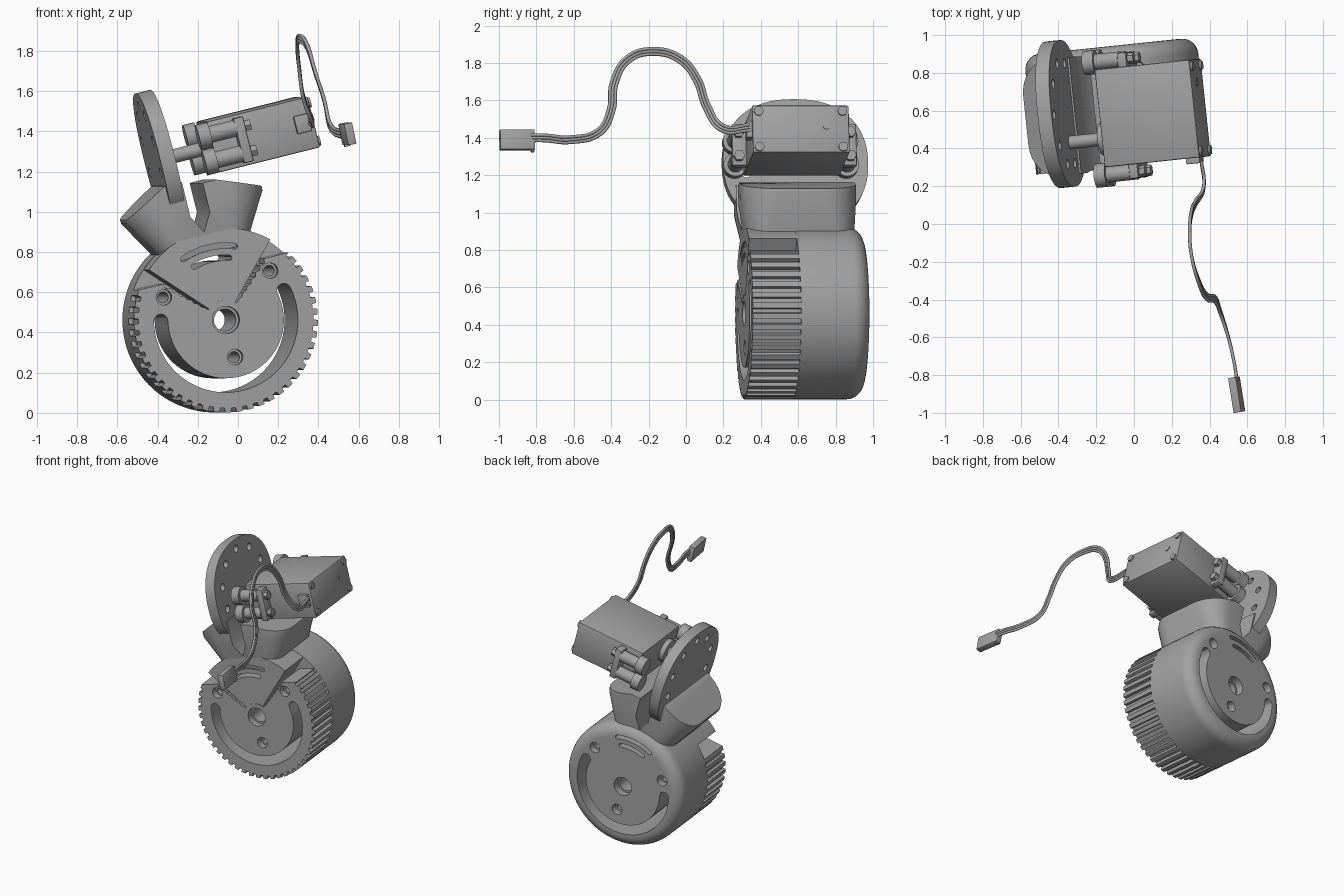
import bpy, bmesh
from math import cos, sin, radians, pi
from mathutils import Matrix, Vector

if "Cube" in bpy.data.objects:
    bpy.data.objects.remove(bpy.data.objects["Cube"])

grey = bpy.data.materials.new("plain_grey")
grey.use_nodes = True
COLOUR = (0.36, 0.36, 0.36, 1)
grey.diffuse_color = COLOUR
grey.node_tree.nodes["Principled BSDF"].inputs["Base Color"].default_value = COLOUR

# Shared frame: origin at the wheel's front centre, y along its axle, z up the bracket
FRAME = (Matrix.Translation((-0.06, 0.31, 0.462)) @ Matrix.Rotation(radians(6), 4, "Z")
         @ Matrix.Rotation(radians(-14), 4, "Y"))


def finish(name, bm, matrix=FRAME):
    bmesh.ops.recalc_face_normals(bm, faces=bm.faces)
    mesh = bpy.data.meshes.new(name)
    bm.to_mesh(mesh)
    bm.free()
    mesh.materials.append(grey)
    ob = bpy.data.objects.new(name, mesh)
    bpy.context.collection.objects.link(ob)
    ob.matrix_world = matrix
    return ob


def prism(name, outlines, axis, lo, hi, round_far=0):
    """Extrude 2D outlines along x or y; optionally round the far rim."""
    bm = bmesh.new()
    for pts in outlines:
        place = (lambda p: (lo, p[0], p[1])) if axis == "x" else (lambda p: (p[0], lo, p[1]))
        face = bm.faces.new([bm.verts.new(place(p)) for p in pts])
        new = bmesh.ops.extrude_face_region(bm, geom=[face])["geom"]
        step = (hi - lo, 0, 0) if axis == "x" else (0, hi - lo, 0)
        bmesh.ops.translate(bm, vec=step, verts=[g for g in new if isinstance(g, bmesh.types.BMVert)])
        if round_far:
            cap = [g for g in new if isinstance(g, bmesh.types.BMFace)][0]
            bmesh.ops.bevel(bm, geom=list(cap.edges), offset=round_far, segments=7,
                            profile=0.5, affect="EDGES")
    return finish(name, bm)


def box(name, lo, hi, bevel=0.008, matrix=FRAME):
    bm = bmesh.new()
    lo, hi = Vector(lo), Vector(hi)
    size = hi - lo
    bmesh.ops.create_cube(bm, size=1, matrix=Matrix.Translation((lo + hi) / 2) @ Matrix.Diagonal((*size, 1)))
    bmesh.ops.bevel(bm, geom=list(bm.edges), offset=bevel, segments=2, profile=0.5, affect="EDGES")
    return finish(name, bm, matrix)


def polar(r, deg):
    return (r * cos(radians(deg)), r * sin(radians(deg)))


def circle(u, v, r, n=32):
    return [(u + r * cos(2 * pi * i / n), v + r * sin(2 * pi * i / n)) for i in range(n)]


def arc_slot(r, width, mid, half, n=40):
    """Round-ended slot following an arc."""
    h = width / 2
    out = [polar(r + h, mid - half + 2 * half * i / n) for i in range(n + 1)]
    inn = [polar(r - h, mid + half - 2 * half * i / n) for i in range(n + 1)]

    def end(deg, start):
        cx, cy = polar(r, deg)
        return [(cx + h * cos(radians(start + a)), cy + h * sin(radians(start + a))) for a in range(30, 180, 30)]
    return out + end(mid + half, mid + half) + inn + end(mid - half, mid - half + 180)


def combine(ob, tool, operation="DIFFERENCE"):
    """Apply a boolean and remove the tool object."""
    mod = ob.modifiers.new("cut", "BOOLEAN")
    mod.object, mod.operation, mod.solver = tool, operation, "EXACT"
    bpy.context.view_layer.update()
    mesh = bpy.data.meshes.new_from_object(ob.evaluated_get(bpy.context.evaluated_depsgraph_get()))
    ob.modifiers.clear()
    ob.data = mesh
    bpy.data.objects.remove(tool)


# Wheel: rounded drum at the back, toothed ring in front
drum = prism("wheel_drum", [circle(0, 0, 0.46, 96)], "y", 0.26, 0.635, round_far=0.085)
TEETH, START, SWEEP = 34, 147, 246
rim = []
for i in range(TEETH):
    for frac, r in ((0, 0.46), (0.5, 0.46), (0.56, 0.438), (0.94, 0.438)):
        rim.append(polar(r, START + SWEEP * (i + frac) / TEETH))
rim.append(polar(0.46, START + SWEEP))
serrated = [(0.12 + 0.02 * i, 46 + 2.5 * (i % 2)) for i in range(13)]
right_edge = [polar(r, 90 - d) for r, d in reversed(serrated)]
left_edge = [polar(r, 90 + d) for r, d in serrated]
hub_arc = [polar(0.1, d) for d in range(44, 137, 4)]
gear = prism("toothed_ring", [rim + right_edge + hub_arc + left_edge], "y", 0, 0.27)

# Wedge arm that fills the gap in the toothed ring
wedge = [polar(0.458, d) for d in range(47, 134, 2)] + [polar(0.085, d) for d in range(133, 46, -6)]
arm = prism("wedge_arm", [wedge], "y", 0.004, 0.3)

# Slots and holes through the wheel
side_holes = [circle(*polar(0.33, 90 + s * 56), 0.027, 20) for s in (-1, 1)] + [circle(0, -0.19, 0.027, 20)]
wide_holes = [circle(*polar(0.33, 90 + s * 56), 0.039, 20) for s in (-1, 1)] + [circle(0, -0.19, 0.039, 20)]
through = [arc_slot(0.325, 0.07, -90, 103), circle(0, 0, 0.055)] + side_holes
arcs = [arc_slot(0.37, 0.028, 90, 21), arc_slot(0.31, 0.028, 90, 17)]
combine(gear, prism("cutter", through, "y", -0.1, 0.8))
combine(gear, prism("cutter", wide_holes + [circle(0, 0, 0.068)], "y", -0.1, 0.05))
combine(drum, prism("cutter", through + arcs, "y", -0.1, 0.8))
combine(drum, prism("cutter", wide_holes + [circle(0, 0, 0.068)], "y", 0.58, 0.8))
combine(arm, prism("cutter", arcs, "y", -0.1, 0.8))


# Saddle: flared rounded cup with a sloped top and a groove between the plates
def rounded_rect(hx, y0, y1, r, z):
    mid, hy, pts = (y0 + y1) / 2, (y1 - y0) / 2, []
    for q, (sx, sy) in enumerate(((1, 1), (-1, 1), (-1, -1), (1, -1))):
        for k in range(9):
            a = radians(90 * q + 90 * k / 8)
            pts.append((sx * (hx - r) + r * cos(a), mid + sy * (hy - r) + r * sin(a), z))
    return pts


bm = bmesh.new()
levels = [rounded_rect(0.22, 0.02, 0.58, 0.1, 0.34), rounded_rect(0.24, 0.01, 0.59, 0.12, 0.4),
          rounded_rect(0.35, -0.02, 0.6, 0.18, 0.58), rounded_rect(0.355, -0.02, 0.6, 0.18, 0.8)]
rings = [[bm.verts.new(p) for p in ring] for ring in levels]
for low, high in zip(rings, rings[1:]):
    for i in range(len(low)):
        j = (i + 1) % len(low)
        bm.faces.new((low[i], low[j], high[j], high[i]))
bm.faces.new(rings[0])
bm.faces.new(rings[-1])
saddle = finish("saddle", bm)
roof = [(-0.5, 0.3), (0.5, 0.3), (0.5, 0.54), (0.35, 0.6), (0.12, 0.69), (0.05, 0.69), (0.05, 0.54),
        (0, 0.45), (-0.05, 0.54), (-0.05, 0.72), (-0.14, 0.72), (-0.35, 0.6), (-0.5, 0.52)]
combine(saddle, prism("cutter", [roof], "y", -0.2, 0.8), "INTERSECT")


# Twin upright plates with a ring of bolt holes
def oval(ry, rz, n=72, power=2 / 2.3):
    pts = []
    for i in range(n):
        c, s = cos(2 * pi * i / n), sin(2 * pi * i / n)
        pts.append((0.305 + ry * abs(c) ** power * (1 if c > 0 else -1),
                    0.845 + rz * abs(s) ** power * (1 if s > 0 else -1)))
    return pts


bolt_holes = [circle(0.305 + 0.28 * cos(pi * (i + 0.5) / 5), 0.87 + 0.26 * sin(pi * (i + 0.5) / 5), 0.026, 16)
              for i in range(10)]
outer = prism("outer_plate", [oval(0.39, 0.35)], "x", -0.135, -0.06)
inner = prism("inner_plate", [oval(0.41, 0.35)], "x", 0.04, 0.115)
combine(outer, prism("cutter", bolt_holes, "x", -0.3, 0.3))
combine(inner, prism("cutter", bolt_holes + [circle(0.15, 0.85, 0.11)], "x", -0.3, 0.3))

# Motor: case, mounting ears, posts and screws
box("motor_case", (0.145, 0, 0.72), (0.665, 0.52, 0.98))
prism("motor_boss", [circle(0.15, 0.85, 0.085)], "x", 0.11, 0.16)
prism("motor_shaft", [circle(0.15, 0.85, 0.035, 20)], "x", -0.06, 0.15)
for name, y0, y1, y in (("front", -0.075, 0.01, -0.04), ("rear", 0.51, 0.595, 0.56)):
    box(name + "_ear", (0.27, y0, 0.735), (0.32, y1, 0.965))
    heights = (0.785, 0.915)
    prism(name + "_posts", [circle(y, z, 0.042, 24) for z in heights], "x", 0.1, 0.275)
    prism(name + "_post_feet", [circle(y, z, 0.064, 24) for z in heights], "x", 0.08, 0.14)
    prism(name + "_ear_screws", [circle(y, z, 0.03, 6) for z in heights], "x", 0.31, 0.35)
corners = [(y, z) for y in (0.035, 0.485) for z in (0.752, 0.948)]
prism("case_screws", [circle(y, z, 0.025, 20) for y, z in corners], "x", 0.65, 0.676)
prism("case_cap", [circle(0.4, 0.87, 0.022, 20)], "x", 0.66, 0.67)
box("cable_socket", (0.57, -0.03, 0.81), (0.645, 0.01, 0.9), 0.004)

# Three-wire cable sweeping forward to a plug
path = [Vector(p) for p in (
    (0.355, 0.34, 1.455), (0.37, 0.2, 1.45), (0.325, 0.11, 1.57), (0.305, 0.06, 1.71),
    (0.295, -0.03, 1.82), (0.305, -0.17, 1.862), (0.345, -0.31, 1.82), (0.385, -0.385, 1.69),
    (0.43, -0.4, 1.55), (0.455, -0.46, 1.435), (0.505, -0.62, 1.39), (0.535, -0.76, 1.4), (0.545, -0.83, 1.4))]
for k in (-1, 0, 1):
    curve = bpy.data.curves.new("wire", "CURVE")
    curve.dimensions = "3D"
    curve.bevel_depth, curve.bevel_resolution, curve.resolution_u = 0.009, 2, 8
    spline = curve.splines.new("BEZIER")
    spline.bezier_points.add(len(path) - 1)
    for i, point in enumerate(spline.bezier_points):
        along = path[min(i + 1, len(path) - 1)] - path[max(i - 1, 0)]
        side = Vector((0, -along.z, along.y)).normalized()
        point.co = path[i] + side * 0.015 * k
        point.handle_left_type = point.handle_right_type = "AUTO"
    curve.materials.append(grey)
    wire = bpy.data.objects.new("cable_wire", curve)
    bpy.context.collection.objects.link(wire)
PLUG = Matrix.Translation((0.543, -0.9, 1.388)) @ Matrix.Rotation(radians(9), 4, "Z") @ Matrix.Rotation(radians(-12), 4, "Y")
box("cable_plug", (-0.021, -0.097, -0.054), (0.021, 0.09, 0.054), 0.003, PLUG)
box("plug_latch", (-0.015, 0.07, -0.064), (0.015, 0.088, -0.05), 0.002, PLUG)

# Smooth the curved walls and keep the corners crisp
bpy.ops.object.select_all(action="DESELECT")
for ob in bpy.context.collection.objects:
    if ob.type == "MESH" and grey.name in ob.data.materials:
        ob.select_set(True)
        bpy.context.view_layer.objects.active = ob
bpy.ops.object.shade_smooth_by_angle(angle=radians(30))
